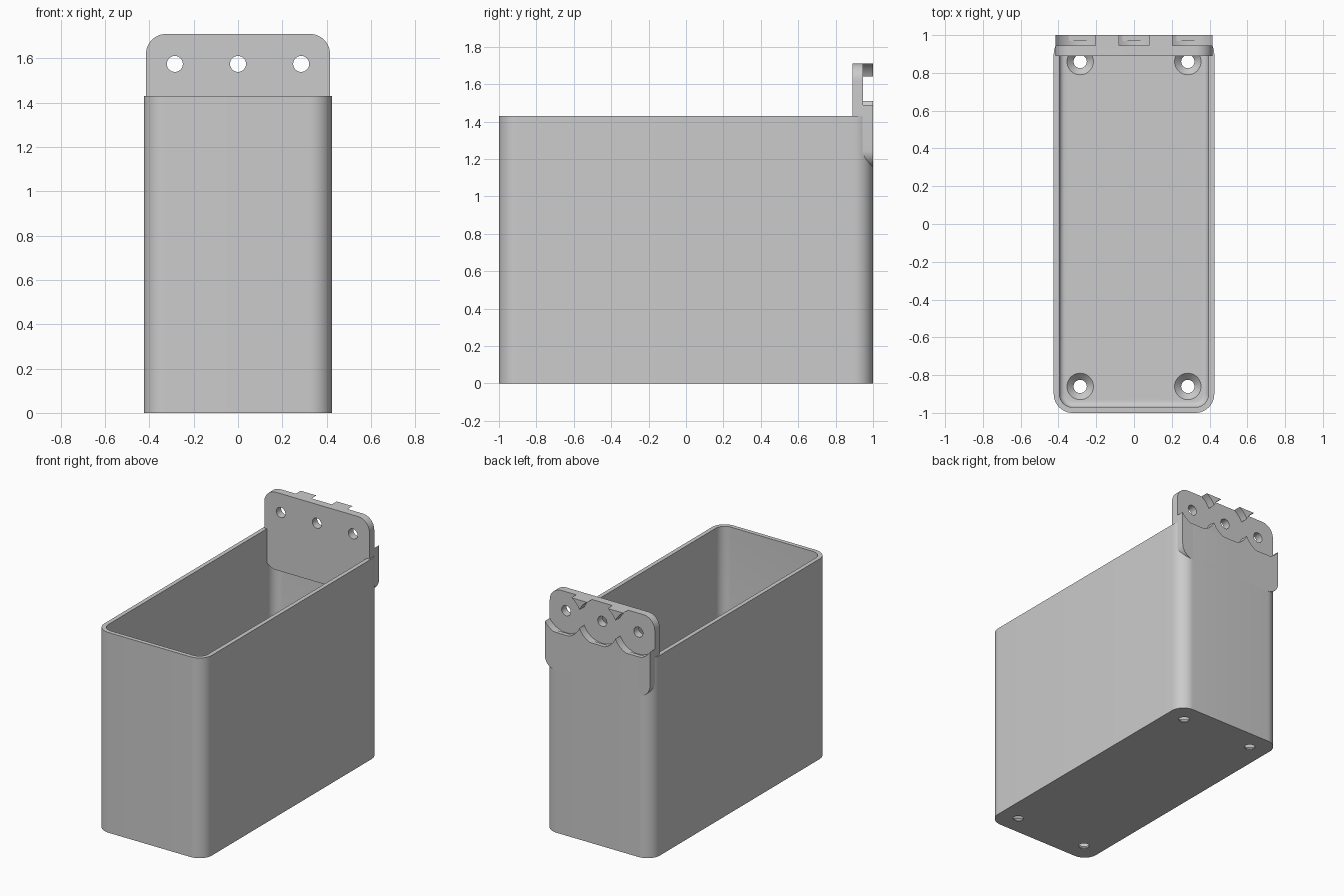
import bpy, bmesh, math
from mathutils import Matrix

if "Cube" in bpy.data.objects:
    bpy.data.objects.remove(bpy.data.objects["Cube"], do_unlink=True)

gray = bpy.data.materials.new("light gray plastic")
gray.use_nodes = True
gray.diffuse_color = (0.6, 0.6, 0.6, 1)
gray.node_tree.nodes["Principled BSDF"].inputs["Base Color"].default_value = (0.6, 0.6, 0.6, 1)

TURN = Matrix.Rotation(math.radians(90), 4, 'X')   # local z -> -y, local y -> z


def finish(name, bm, matrix):
    bm.transform(matrix)
    bmesh.ops.recalc_face_normals(bm, faces=bm.faces)
    mesh = bpy.data.meshes.new(name)
    bm.to_mesh(mesh)
    bm.free()
    mesh.materials.append(gray)
    obj = bpy.data.objects.new(name, mesh)
    bpy.context.collection.objects.link(obj)
    return obj


def rounded_block(name, half_w, half_d, radius, height, matrix, floor_bevel=0):
    """Rounded rectangle in local xy, extruded along local z."""
    bm = bmesh.new()
    bmesh.ops.create_cube(bm, size=1, matrix=Matrix.Translation((0, 0, height / 2))
                          @ Matrix.Diagonal((2 * half_w, 2 * half_d, height, 1)))
    uprights = [e for e in bm.edges if abs(e.verts[0].co.z - e.verts[1].co.z) > height / 2]
    bmesh.ops.bevel(bm, geom=uprights, offset=radius, segments=12, profile=0.5, affect='EDGES')
    if floor_bevel:
        base = [e for e in bm.edges if all(v.co.z < 0.001 for v in e.verts)]
        bmesh.ops.bevel(bm, geom=base, offset=floor_bevel, segments=4, profile=0.5, affect='EDGES')
    return finish(name, bm, matrix)


def cone(name, r_low, r_high, height, matrix):
    bm = bmesh.new()
    bmesh.ops.create_cone(bm, cap_ends=True, segments=48, radius1=r_low, radius2=r_high,
                          depth=height, matrix=Matrix.Translation((0, 0, height / 2)))
    return finish(name, bm, matrix)


def cut(target, cutter):
    cutter.hide_render = True
    mod = target.modifiers.new("cut", 'BOOLEAN')
    mod.operation = 'DIFFERENCE'
    mod.solver = 'EXACT'
    mod.object = cutter
    bpy.context.view_layer.objects.active = target
    bpy.ops.object.modifier_apply(modifier=mod.name)
    bpy.data.objects.remove(cutter, do_unlink=True)


def at(x, y, z):
    return Matrix.Translation((x, y, z))


# Open bin with thin walls and a softened inner floor edge
HEIGHT, WALL, FLOOR = 1.43, 0.03, 0.04
bin_body = rounded_block("bin_body", 0.425, 1.0, 0.1, HEIGHT, at(0, 0, 0))
cut(bin_body, rounded_block("cavity", 0.425 - WALL, 1.0 - WALL, 0.07, HEIGHT,
                            at(0, 0, FLOOR), floor_bevel=0.03))

# Countersunk screw holes in the floor
for x in (-0.285, 0.285):
    for y in (-0.86, 0.86):
        cut(bin_body, cone("floor_hole", 0.035, 0.035, 0.2, at(x, y, -0.1)))
        cut(bin_body, cone("countersink", 0.03, 0.075, 0.045, at(x, y, 0.0)))

# Hanging bracket across the back rim
LOW, TOP, FRONT = 1.155, 1.71, 0.89
bracket = rounded_block("hanging_bracket", 0.415, (TOP - LOW) / 2, 0.09, 1.0 - FRONT,
                        at(0, 1.0, (TOP + LOW) / 2) @ TURN)

# Screw holes and round recesses behind them
for x in (-0.285, 0, 0.285):
    cut(bracket, cone("recess", 0.157, 0.157, 0.155, at(x, 1.1, 1.575) @ TURN))
    cut(bracket, cone("bracket_hole", 0.036, 0.036, 0.4, at(x, 1.1, 1.575) @ TURN))

# Smooth curves, crisp edges
for obj in (bin_body, bracket):
    bpy.ops.object.select_all(action='DESELECT')
    obj.select_set(True)
    bpy.context.view_layer.objects.active = obj
    bpy.ops.object.shade_smooth_by_angle(angle=math.radians(30))
